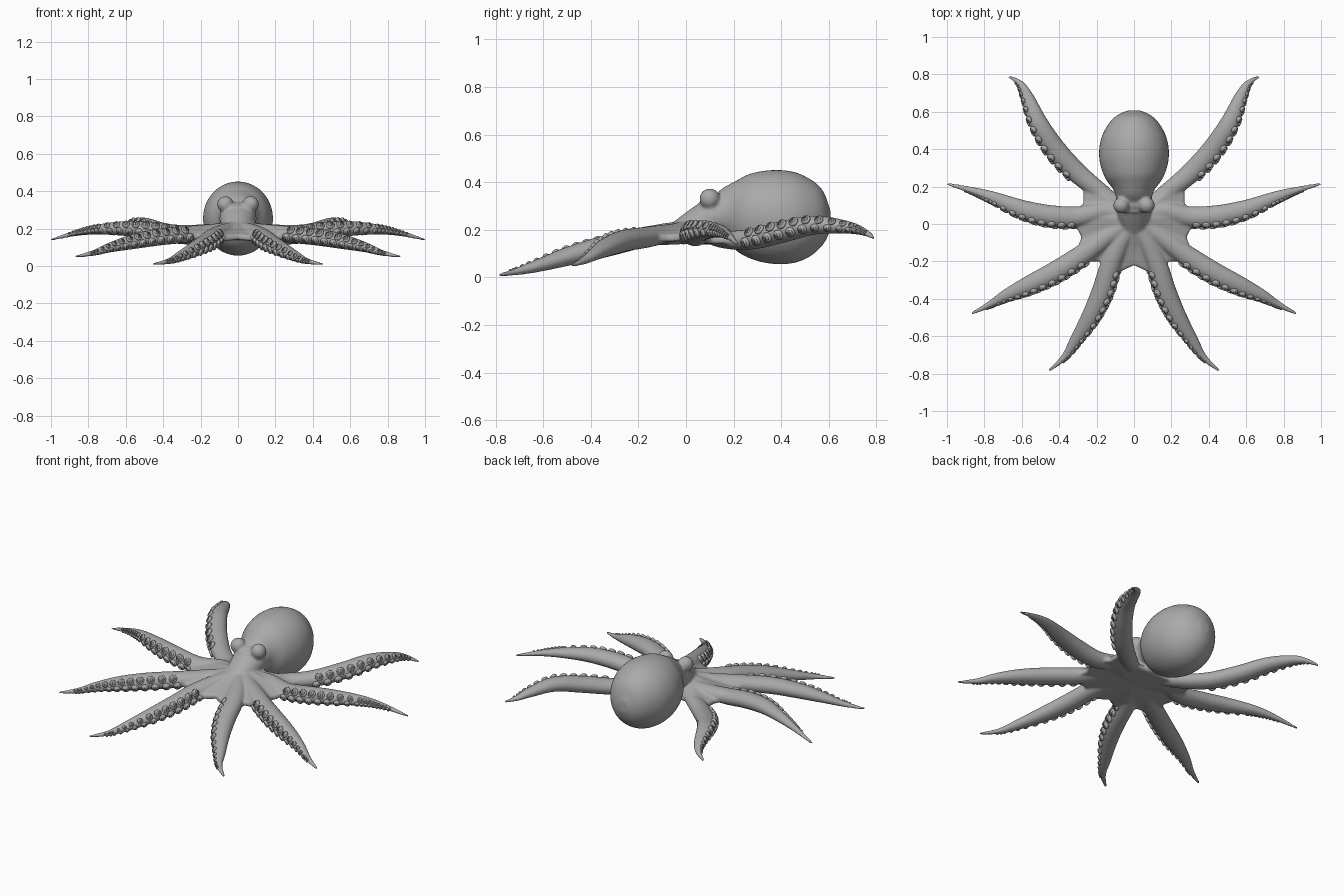
import bpy, bmesh, math
from mathutils import Vector

if "Cube" in bpy.data.objects:
    bpy.data.objects.remove(bpy.data.objects["Cube"])

skin = bpy.data.materials.new("soft grey skin")
skin.use_nodes = True
GREY = (0.4, 0.4, 0.4, 1)
skin.diffuse_color = GREY
skin.node_tree.nodes["Principled BSDF"].inputs["Base Color"].default_value = GREY
UP = Vector((0, 0, 1))


def frames(path):
    """Point, direction, side and up vectors along a path."""
    result = []
    for i, p in enumerate(path):
        ahead = (path[min(i + 1, len(path) - 1)] - path[max(i - 1, 0)]).normalized()
        side = ahead.cross(UP).normalized()
        result.append((p, ahead, side, side.cross(ahead)))
    return result


def loft(bm, path, widths, heights, sides=20):
    """Closed tube of oval sections along a path."""
    rings = []
    for (p, ahead, side, up), w, h in zip(frames(path), widths, heights):
        angles = [math.tau * k / sides for k in range(sides)]
        rings.append([bm.verts.new(p + side * w * math.cos(a) + up * h * math.sin(a))
                      for a in angles])
    for a, b in zip(rings, rings[1:]):
        for k in range(sides):
            n = (k + 1) % sides
            bm.faces.new((a[k], a[n], b[n], b[k]))
    bm.faces.new(rings[0][::-1])
    bm.faces.new(rings[-1])


def spline(values, steps=6):
    """Catmull-Rom interpolation of numbers or vectors."""
    out = []
    for i in range(len(values) - 1):
        b, c = values[i], values[i + 1]
        a = values[i - 1] if i else b
        d = values[i + 2] if i + 2 < len(values) else c
        for k in range(steps):
            t = k / steps
            out.append(b + (c - a) * (t / 2) + (a * 2 - b * 5 + c * 4 - d) * (t * t / 2)
                       + (b * 3 - a - c * 3 + d) * (t ** 3 / 2))
    return out + [values[-1]]


def finish(bm, name):
    bmesh.ops.recalc_face_normals(bm, faces=bm.faces)
    mesh = bpy.data.meshes.new(name)
    bm.to_mesh(mesh)
    bm.free()
    mesh.materials.append(skin)
    mesh.shade_smooth()
    obj = bpy.data.objects.new(name, mesh)
    bpy.context.collection.objects.link(obj)
    return obj


# Arm centre lines on the left side, from rear to front
ARMS = {
    "rear": [(.04, .06, .19), (.15, .15, .16), (.30, .27, .16), (.42, .40, .19),
             (.51, .54, .22), (.57, .68, .21), (.61, .75, .19), (.67, .79, .165)],
    "side": [(.04, .03, .20), (.15, .07, .19), (.30, .04, .175), (.45, .045, .19),
             (.60, .08, .20), (.75, .14, .195), (.87, .18, .175), (1.0, .215, .14)],
    "middle": [(.03, 0, .21), (.13, -.06, .19), (.27, -.16, .17), (.42, -.255, .155),
               (.56, -.325, .13), (.68, -.38, .10), (.77, -.43, .07), (.87, -.48, .05)],
    "front": [(.02, -.02, .21), (.07, -.10, .19), (.125, -.22, .16), (.17, -.36, .125),
              (.23, -.49, .09), (.31, -.62, .05), (.37, -.71, .025), (.455, -.785, .01)],
}
WIDTH = spline([.035, .045, .055, .057, .05, .034, .02, .008])
HEIGHT = [w * .8 for w in WIDTH]

body = bmesh.new()
suckers = bmesh.new()

# Arms, with two rows of cups along one flank
for points in ARMS.values():
    for mirror in (1, -1):
        path = spline([Vector((x * mirror, y, z)) for x, y, z in points])
        loft(body, path, WIDTH, HEIGHT)
        stations = frames(path)
        travelled, target = 0, 0
        for i in range(13, len(path) - 5):
            travelled += (path[i] - path[i - 1]).length
            if travelled < target:
                continue
            p, ahead, side, up = stations[i]
            size = WIDTH[i] * .4
            target = travelled + size * 1.7
            for tilt in (-.35, .6):
                out = side * mirror * math.cos(tilt) + up * math.sin(tilt)
                base = (p + side * mirror * WIDTH[i] * math.cos(tilt)
                        + up * HEIGHT[i] * math.sin(tilt) + ahead * size * tilt)
                cup = [base + out * size * k for k in (-.6, .1, .35, .4, .15)]
                radii = [size * k for k in (.85, 1, .9, .65, .4)]
                loft(suckers, cup, radii, radii, 12)

# Web stretched between the arm roots, alternating arm and notch points
half_rim = [(0, -.22, .155), (.15, -.29, .14), (.18, -.20, .155), (.33, -.20, .16),
            (.28, -.07, .165), (.34, .04, .175), (.27, .11, .155), (.27, .24, .155),
            (.12, .17, .15)]
rim = [Vector(p) for p in half_rim]
rim += [Vector((-p.x, p.y, p.z)) for p in rim[:0:-1]]
upper = [body.verts.new(p + UP * .014) for p in rim]
lower = [body.verts.new(p - UP * .014) for p in rim]
top = body.verts.new((0, .03, .25))
bottom = body.verts.new((0, 0, .14))
for k in range(len(rim)):
    n = (k + 1) % len(rim)
    body.faces.new((upper[k], upper[n], top))
    body.faces.new((lower[n], lower[k], bottom))
    body.faces.new((upper[n], upper[k], lower[k], lower[n]))

# Mantle: rows of y, centre height, half width, half height
mantle = [(.06, .265, .07, .06), (.12, .265, .09, .075), (.18, .27, .108, .12),
          (.25, .265, .157, .17), (.35, .256, .186, .196), (.45, .25, .178, .192),
          (.53, .247, .140, .157), (.58, .245, .092, .105), (.608, .245, .03, .035)]
y, z, w, h = (spline(list(column), 5) for column in zip(*mantle))
loft(body, [Vector((0, a, b)) for a, b in zip(y, z)], w, h, 40)

# Head sloping down from the eyes into the web
head = [Vector(p) for p in ((0, .2, .26), (0, .11, .255), (0, .04, .225), (0, -.04, .19), (0, -.14, .17))]
loft(body, head, (.09, .1, .085, .065, .03), (.09, .085, .065, .045, .025))

# Eye bulges
for mirror in (1, -1):
    eye = bmesh.ops.create_uvsphere(body, u_segments=20, v_segments=14, radius=.044)
    bmesh.ops.translate(body, verts=eye["verts"], vec=(.068 * mirror, .1, .33))

# Fuse the body into one smooth skin
octopus = finish(body, "body_and_arms")
fuse = octopus.modifiers.new("fuse", "REMESH")
fuse.mode = "VOXEL"
fuse.voxel_size = .007
fuse.use_smooth_shade = True
soften = octopus.modifiers.new("soften", "SMOOTH")
soften.factor = .5
soften.iterations = 10

finish(suckers, "suckers")
